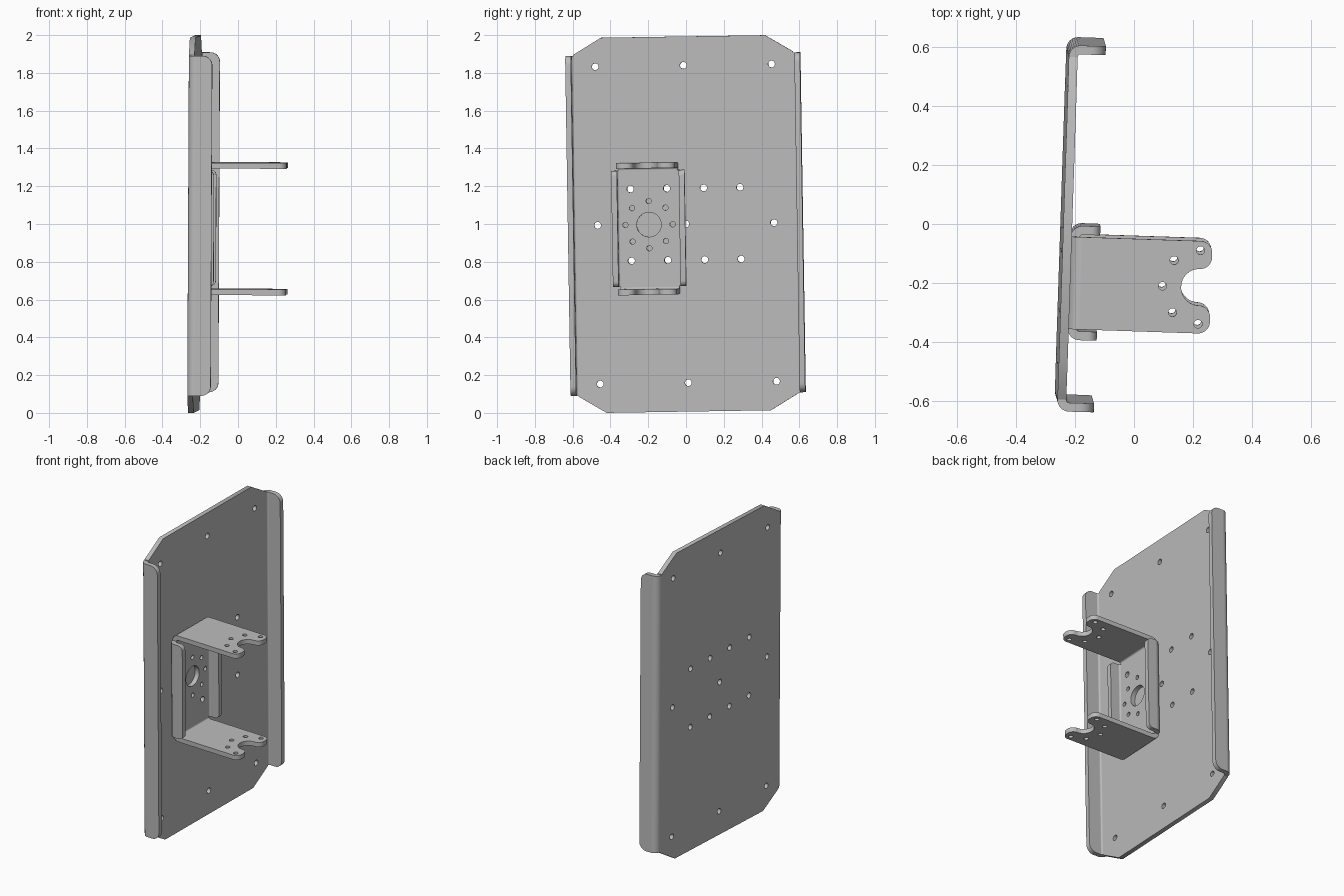
import bpy, math
from math import sin, cos, pi
from mathutils import Matrix, Vector

cube = bpy.data.objects.get("Cube")
if cube:
    bpy.data.objects.remove(cube, do_unlink=True)

mat = bpy.data.materials.new("plain grey metal")
mat.use_nodes = True
grey = (0.5, 0.5, 0.5, 1)
mat.diffuse_color = grey
mat.node_tree.nodes["Principled BSDF"].inputs["Base Color"].default_value = grey

T = 0.03            # sheet thickness
RAD = 0.04          # outer bend radius
DEPTH, SIDE, UP = Vector((1, 0, 0)), Vector((0, 1, 0)), Vector((0, 0, 1))

# The whole mount leans slightly on every axis
LEAN = (Matrix.Translation((-0.245, 0, 1))
        @ Matrix.Rotation(math.radians(-1.9), 4, 'Z')
        @ Matrix.Rotation(math.radians(0.3), 4, 'Y')
        @ Matrix.Rotation(math.radians(0.9), 4, 'X'))


def arc(cx, cy, r, a0, a1, n=8):
    return [(cx + r * cos(a0 + (a1 - a0) * i / n), cy + r * sin(a0 + (a1 - a0) * i / n))
            for i in range(n + 1)]


def circle(cx, cy, r, n=20):
    return arc(cx, cy, r, 0, 2 * pi, n)[:-1]


def mirrored(half):
    """Close a right-hand half outline with its mirror image."""
    return half + [(-x, y) for x, y in reversed(half)]


def sheet(name, outline, holes, thickness, origin, ax, ay):
    """Flat cut sheet: outline in the ax/ay plane, centred on its thickness."""
    cu = bpy.data.curves.new(name, 'CURVE')
    cu.dimensions = '2D'
    cu.fill_mode = 'BOTH'
    cu.extrude = thickness / 2
    for loop in [outline] + holes:
        sp = cu.splines.new('POLY')
        sp.points.add(len(loop) - 1)
        for p, (x, y) in zip(sp.points, loop):
            p.co = (x, y, 0, 1)
        sp.use_cyclic_u = True
    ob = bpy.data.objects.new(name, cu)
    bpy.context.collection.objects.link(ob)
    frame = Matrix((ax, ay, ax.cross(ay))).transposed().to_4x4()
    ob.matrix_world = LEAN @ Matrix.Translation(origin) @ frame
    bpy.ops.object.select_all(action='DESELECT')
    ob.select_set(True)
    bpy.context.view_layer.objects.active = ob
    bpy.ops.object.convert(target='MESH')
    ob = bpy.context.view_layer.objects.active
    ob.name = name
    bpy.ops.object.mode_set(mode='EDIT')
    bpy.ops.mesh.select_all(action='SELECT')
    bpy.ops.mesh.remove_doubles(threshold=0.00001)
    bpy.ops.mesh.normals_make_consistent(inside=False)
    bpy.ops.object.mode_set(mode='OBJECT')
    bpy.ops.object.shade_smooth_by_angle(angle=math.radians(35))
    ob.data.materials.clear()
    ob.data.materials.append(mat)


def folded(name, centre, out, along, reach, half, outline, holes):
    """Bend plus upright sheet, folded up at distance reach from centre."""
    bend = arc(reach - RAD, RAD, RAD, -pi / 2, 0) + arc(reach - RAD, RAD, RAD - T, 0, -pi / 2)
    sheet(name + "_bend", bend, [], 2 * half, centre, out, DEPTH)
    sheet(name, outline, holes, T, centre + out * (reach - T / 2), along, DEPTH)


def flange_outline(half, height, r):
    return mirrored([(half, RAD)] + arc(half - r, height - r, r, 0, pi / 2))


# Back plate: clipped corners and mounting holes
plate_holes = [circle(u, w, 0.018) for u in (-0.467, 0, 0.467) for w in (-0.84, 0, 0.84)]
plate_holes += [circle(u, w, 0.018) for u in (-0.29, -0.097, 0.097, 0.29) for w in (-0.19, 0.19)]
edge = 0.622 - RAD
plate = mirrored([(0.435, -0.993), (edge, -0.905), (edge, 0.905), (0.435, 0.993)])
sheet("back_plate", plate, plate_holes, T, DEPTH * T / 2, SIDE, UP)

# Long side flanges of the back plate
for name, s in (("left_flange", 1), ("right_flange", -1)):
    folded(name, Vector((0, 0, 0)), SIDE * s, UP, 0.622, 0.9, flange_outline(0.9, 0.125, 0.05), [])

# Bracket base: large bore, ring of small holes, four bolt holes
base = Vector((T, -0.194, -0.02))
half_w, half_h = 0.194, 0.35
bu, bw = half_w - RAD, half_h - RAD
base_holes = [circle(0, 0.02, 0.065, 32)]
base_holes += [circle(0.125 * cos(k * pi / 4), 0.02 + 0.125 * sin(k * pi / 4), 0.014) for k in range(8)]
base_holes += [circle(u, 0.02 + w, 0.018) for u in (-0.096, 0.097) for w in (-0.19, 0.19)]
sheet("bracket_base", mirrored([(bu, -bw), (bu, bw)]), base_holes, T,
      base + DEPTH * T / 2, SIDE, UP)

# Short stiffening flanges on the bracket sides
for name, s in (("bracket_left_flange", 1), ("bracket_right_flange", -1)):
    folded(name, base, SIDE * s, UP, half_w, 0.308, flange_outline(0.308, 0.1, 0.03), [])

# Forked arms at the top and bottom of the bracket
arm_w, hub = 0.157, 0.472 - T
tip = 0.04
arm = mirrored([(arm_w, RAD)] + arc(arm_w - tip, hub, tip, 0, pi / 2)
               + arc(0.062 + tip, hub, tip, pi / 2, pi)
               + arc(0, hub, 0.062, 0, -pi / 2, 12)[1:-1])
arm_holes = [circle(0.125 * cos(k * pi / 4), hub - 0.125 * sin(k * pi / 4), 0.014) for k in range(5)]
for name, s in (("upper_arm", 1), ("lower_arm", -1)):
    folded(name, base, UP * s, SIDE, half_h, arm_w, arm, arm_holes)
